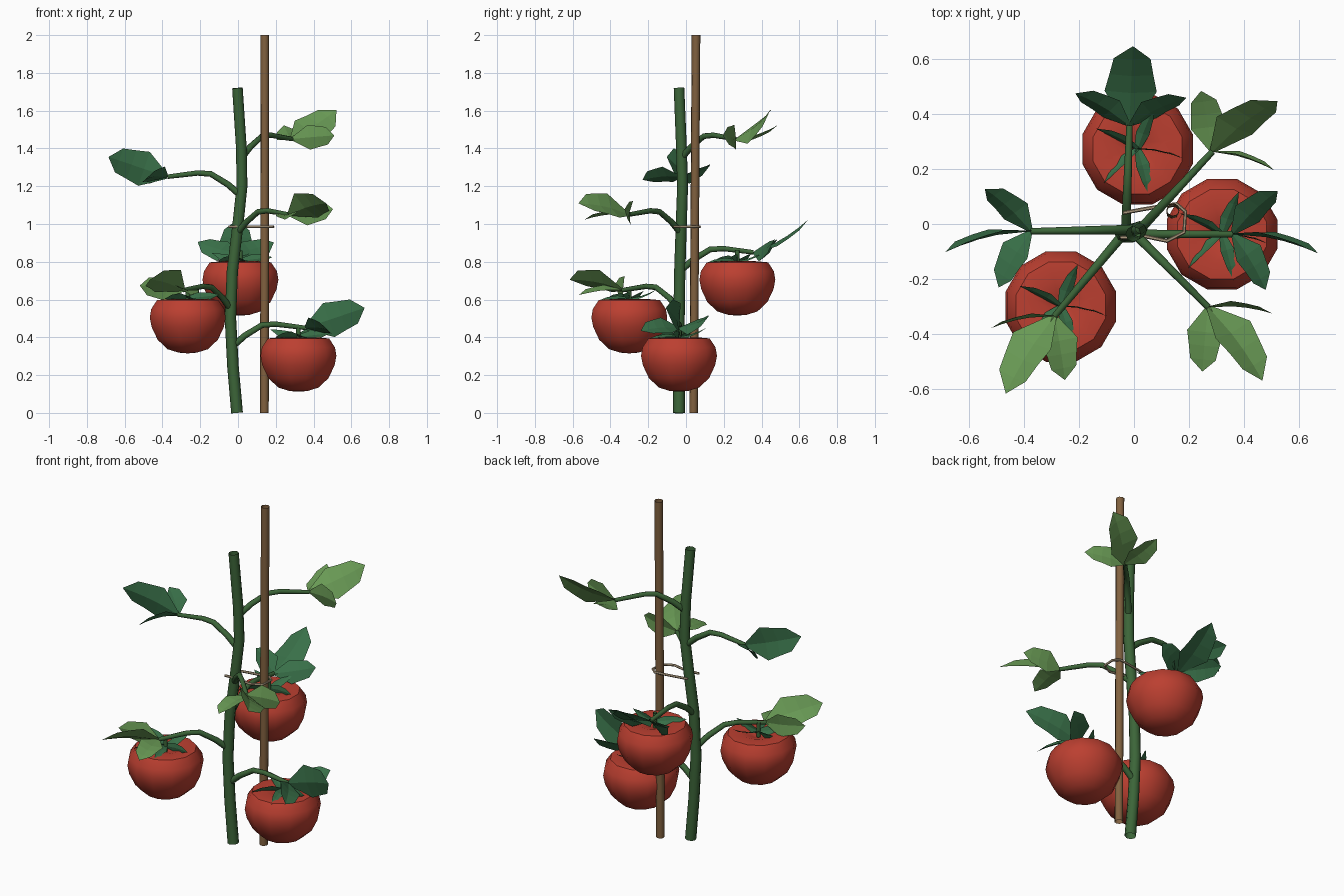
import bpy, bmesh
from math import cos, sin, pi, radians
from mathutils import Vector

if "Cube" in bpy.data.objects:
    bpy.data.objects.remove(bpy.data.objects["Cube"])


def material(name, rgb):
    m = bpy.data.materials.new(name)
    m.diffuse_color = (*rgb, 1)
    m.use_nodes = True
    m.node_tree.nodes["Principled BSDF"].inputs["Base Color"].default_value = m.diffuse_color
    return m


STEM = material("stem_green", (0.045, 0.13, 0.04))
DARK = material("leaf_dark", (0.04, 0.16, 0.065))
LIGHT = material("leaf_light", (0.14, 0.32, 0.09))
RED = material("fruit_red", (0.5, 0.05, 0.03))
WOOD = material("wood", (0.22, 0.12, 0.05))
TWINE = material("twine", (0.45, 0.35, 0.23))


def smooth(obj, angle):
    bpy.ops.object.select_all(action='DESELECT')
    obj.select_set(True)
    bpy.context.view_layer.objects.active = obj
    bpy.ops.object.shade_smooth_by_angle(angle=radians(angle))


def tube(name, points, radius, mat, taper=1.0, res=2):
    """Open tube swept along a polyline."""
    cu = bpy.data.curves.new(name, 'CURVE')
    cu.dimensions = '3D'
    cu.bevel_depth = radius
    cu.bevel_resolution = res
    sp = cu.splines.new('POLY')
    sp.points.add(len(points) - 1)
    for i, (p, q) in enumerate(zip(sp.points, points)):
        p.co = (*q, 1)
        p.radius = 1 + (taper - 1) * i / (len(points) - 1)
    obj = bpy.data.objects.new(name, cu)
    bpy.context.collection.objects.link(obj)
    bpy.ops.object.select_all(action='DESELECT')
    obj.select_set(True)
    bpy.context.view_layer.objects.active = obj
    bpy.ops.object.convert(target='MESH')
    obj = bpy.context.object
    obj.data.materials.clear()
    obj.data.materials.append(mat)
    smooth(obj, 50)


def mesh_object(name, bm, mat):
    me = bpy.data.meshes.new(name)
    bm.to_mesh(me)
    bm.free()
    me.materials.append(mat)
    obj = bpy.data.objects.new(name, me)
    bpy.context.collection.objects.link(obj)
    return obj


def blade(bm, base, direction, rows, bend):
    """Folded, curved blade growing along a direction; rows are (length, half width)."""
    rot = Vector((0, 0, 1)).rotation_difference(Vector(direction).normalized())
    length = rows[-1][0]
    prev = None
    for t, w in rows:
        y = -bend * (t / length) ** 2
        pts = [(-w, y + 0.2 * w, t), (0, y, t), (w, y + 0.2 * w, t)] if w else [(0, y, t)]
        row = [bm.verts.new(Vector(base) + rot @ Vector(p)) for p in pts]
        if prev and len(row) == 3:
            for k in (0, 1):
                bm.faces.new((prev[k], prev[k + 1], row[k + 1], row[k]))
        elif prev:
            for k in (0, 1):
                bm.faces.new((prev[k], prev[k + 1], row[0]))
        prev = row


LEAFLET = [(0, .012), (.13, .095), (.2, .08), (.27, .067), (.33, 0)]
SEPAL = [(0, .012), (.06, .026), (.12, .018), (.17, 0)]

# main stem and support stake
stem_path = [(-.005, -.037, 0), (-.027, -.037, .25), (-.04, -.037, .5), (-.03, -.033, .75),
             (0, -.025, 1.0), (.021, -.018, 1.2), (.018, -.024, 1.4), (-.003, -.037, 1.72)]
tube("main_stem", stem_path, .031, STEM, .9)
tube("stake", [(.14, .04, 0), (.142, .053, 2)], .023, WOOD)

# twine tie around stake and stem
tie = [(-.04, .04), (.03, .053), (.1, .065), (.155, .073), (.187, .045), (.182, -.03),
       (.12, -.062), (.04, -.045), (-.05, -.05)]
tube("twine_tie", [(x, y, .985) for x, y in tie], .007, TWINE, res=1)


def stem_at(z):
    for a, b in zip(stem_path, stem_path[1:]):
        if z <= b[2]:
            return Vector(a).lerp(Vector(b), (z - a[2]) / (b[2] - a[2]))


# leaf stalks, each with a terminal leaflet and two side leaflets
ARC = [(0, 0), (.07, .06), (.16, .115), (.23, .12), (.31, .11), (.39, .10)]
for i, deg in enumerate((0, 230, 88, 315, 181, 47)):
    a = radians(deg)
    root = stem_at(.35 + .2 * i)
    path = [root + Vector((r * cos(a), r * sin(a), z)) for r, z in ARC]
    tube(f"leaf_stalk_{i + 1}", path, .018, STEM, .65)
    bm = bmesh.new()
    blade(bm, path[-1], (cos(a), sin(a), .34), LEAFLET, .07)
    side = [(t * .7, w * .7) for t, w in LEAFLET]
    for s in (-.9, .9):
        blade(bm, path[-1], (cos(a + s), sin(a + s), .1), side, .05)
    mesh_object(f"leaf_{i + 1}", bm, LIGHT if i % 2 else DARK)

# fruits: lathed profile with dimpled top, star calyx and short stalk
PROFILE = [(.05, .004), (.11, .022), (.165, .072), (.198, .14), (.208, .19),
           (.2, .235), (.168, .282), (.1, .288), (.04, .27)]
N = 12
for i, (x, y, z) in enumerate([(.32, -.037, .112), (-.266, -.3, .315), (.013, .272, .515)]):
    bm = bmesh.new()
    rings = [[bm.verts.new((x + r * cos(2 * pi * (k + .5) / N), y + r * sin(2 * pi * (k + .5) / N), z + h))
              for k in range(N)] for r, h in PROFILE]
    for lo, hi in zip(rings, rings[1:]):
        for k in range(N):
            j = (k + 1) % N
            bm.faces.new((lo[k], lo[j], hi[j], hi[k]))
    for ring, h in ((rings[0], 0), (rings[-1], .255)):
        pole = bm.verts.new((x, y, z + h))
        for k in range(N):
            bm.faces.new((ring[k], ring[(k + 1) % N], pole))
    bmesh.ops.recalc_face_normals(bm, faces=bm.faces)
    smooth(mesh_object(f"tomato_{i + 1}", bm, RED), 40)

    bm = bmesh.new()
    for k in range(5):
        a = 2 * pi * k / 5
        blade(bm, (x, y, z + .29), (cos(a), sin(a), .12), SEPAL, .035)
    mesh_object(f"calyx_{i + 1}", bm, DARK)
    tube(f"fruit_stalk_{i + 1}", [(x, y, z + .25), (x, y, z + .345)], .012, STEM)
